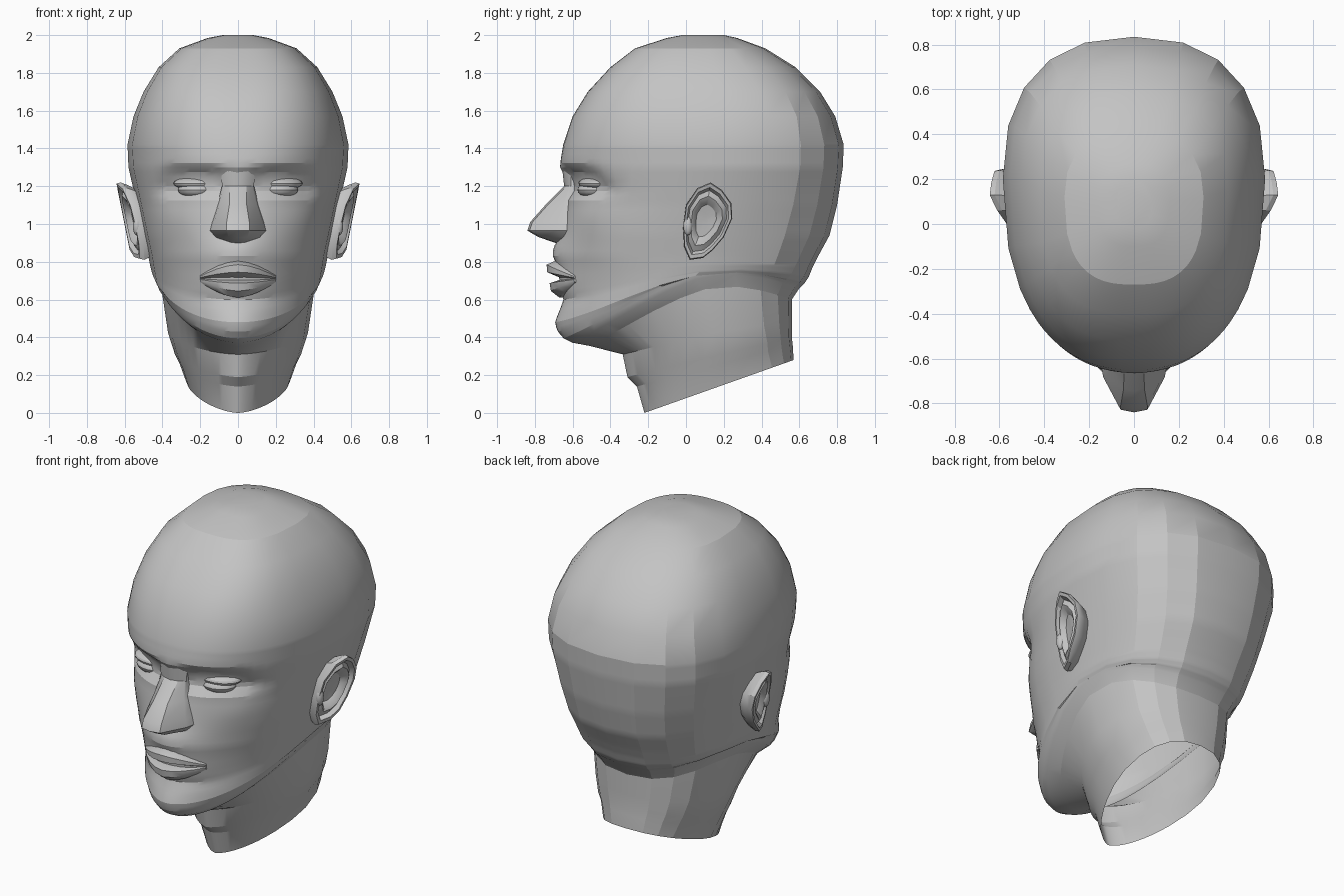
import bpy, bmesh, math
from mathutils import Matrix

old = bpy.data.objects.get("Cube")
if old:
    bpy.data.objects.remove(old, do_unlink=True)

clay = bpy.data.materials.new("clay_grey")
clay.use_nodes = True
GREY = (0.55, 0.55, 0.55, 1)
clay.diffuse_color = GREY
clay.node_tree.nodes["Principled BSDF"].inputs["Base Color"].default_value = GREY


def finish(name, bm, angle):
    """Turn a bmesh into a shaded object with the clay material."""
    bmesh.ops.recalc_face_normals(bm, faces=bm.faces)
    mesh = bpy.data.meshes.new(name)
    bm.to_mesh(mesh)
    bm.free()
    mesh.materials.append(clay)
    mesh.shade_smooth()
    mesh.set_sharp_from_angle(angle=math.radians(angle))
    obj = bpy.data.objects.new(name, mesh)
    bpy.context.collection.objects.link(obj)
    return obj


def loft(name, rings, angle=25, cap_start=True):
    """Skin closed rings of points and cap the ends."""
    bm = bmesh.new()
    loops = [[bm.verts.new(p) for p in ring] for ring in rings]
    for low, high in zip(loops, loops[1:]):
        for i in range(len(low)):
            j = (i + 1) % len(low)
            bm.faces.new((low[i], low[j], high[j], high[i]))
    if cap_start:
        bm.faces.new(loops[0])
    bm.faces.new(loops[-1])
    return finish(name, bm, angle)


def ellipsoid(name, centre, size, turn=0):
    bm = bmesh.new()
    bmesh.ops.create_uvsphere(bm, u_segments=16, v_segments=10, radius=1,
                              matrix=Matrix.Translation(centre) @ Matrix.Rotation(turn, 4, 'Z')
                              @ Matrix.Diagonal((*size, 1)))
    return finish(name, bm, 30)


def oval(degrees, front, back, half, mid, n_front, n_back):
    """Point on an egg-shaped section, measured from the front."""
    s, c = math.sin(math.radians(degrees)), math.cos(math.radians(degrees))
    n = n_front if c > 0 else n_back
    x = half * math.copysign(abs(s) ** (2 / n), s)
    reach = (mid - front) if c > 0 else (back - mid)
    return x, mid - math.copysign(abs(c) ** (2 / n), c) * reach


# Neck and jaw, slanted: front height, back height, arch, front, back,
# half width, widest depth, front squareness
sections = [
    (0, .28, 0, -.22, .57, .275, .25, 1.6),
    (.14, .36, 0, -.26, .565, .31, .2, 1.6),
    (.19, .40, 0, -.31, .56, .335, .2, 1.55),
    (.31, .48, .02, -.335, .56, .37, .15, 1.6),
    (.355, .60, .16, -.51, .56, .405, .1, 1.65),
    (.372, .66, .18, -.60, .60, .44, .05, 1.7),
    (.395, .67, .175, -.64, .61, .445, .05, 1.75),
    (.43, .68, .16, -.66, .62, .447, .05, 1.8),
    (.48, .69, .13, -.668, .63, .45, .05, 1.9),
    (.60, .72, .08, -.655, .65, .457, .07, 2),
    (.70, .77, .04, -.67, .67, .465, .1, 2.1)]

# Level skull sections: height, front, back, half width, widest depth
for z, *shape in [
        (.83, -.68, .70, .475, .10), (.94, -.66, .76, .50, .10),
        (1.1, -.635, .80, .535, .15), (1.3, -.67, .83, .58, .2),
        (1.42, -.65, .835, .585, .2), (1.57, -.60, .79, .553, .22),
        (1.7, -.52, .71, .50, .2), (1.83, -.40, .58, .42, .15),
        (1.93, -.27, .42, .31, .12), (1.985, -.10, .27, .16, .10),
        (2, -.02, .2, .08, .1)]:
    sections.append((z, z, 0, *shape, 2.2 + .5 * min(1, max(0, (z - 1.3) / .5))))

# Face forms: x, z, x radius, z radius, push back, falloff power
forms = [
    (.22, 1.222, .17, .078, .06, 4),   # eye socket under the brow
    (.38, 1.19, .06, .05, .025, 2),    # outer corner of the socket
    (0, 1.2, .09, .06, .04, 2),        # bridge hollow
    (.36, 1.03, .1, .08, -.01, 2),     # cheekbone
    (.3, .74, .14, .2, .035, 2),       # cheek hollow
    (0, .86, .12, .07, -.03, 2),       # muzzle above the lip
    (0, .47, .15, .07, -.025, 2),      # chin
    (.09, .6, .14, .03, .01, 2),       # crease under the lip
]

front_angles = list(range(0, 45, 4)) + [50, 58]
half_angles = front_angles + list(range(72, 181, 18))
head_angles = half_angles + [-a for a in reversed(half_angles[1:-1])]


def head_ring(z_front, z_back, arch, front, back, half, mid, squareness):
    ring = []
    for a in head_angles:
        x, y = oval(a, front, back, half, mid, squareness, 2.4)
        t = min(1, max(0, (y - front) / (back - front)))
        z = z_front + (z_back - z_front) * t + arch * math.sin(math.pi * t ** 1.2)
        if abs(a) < 80:
            for fx, fz, rx, rz, push, power in forms:
                dx, dz = abs(abs(x) - fx) / rx, abs(z - fz) / rz
                y += push * math.exp(-dx ** power - dz ** power)
        ring.append((x, y, z))
    return ring


# Head and neck in one skin, open at the cut base
rows = []
for low, high in zip(sections, sections[1:]):
    on_face = low[0] > .4 and high[0] < 1.5
    steps = max(1, round((high[0] - low[0]) / .025)) if on_face else 1
    for k in range(steps):
        rows.append(head_ring(*[a + (b - a) * k / steps for a, b in zip(low, high)]))
rows.append(head_ring(*sections[-1]))
loft("head", rows, 17.5, cap_start=False)

# Nose: height, ridge depth, ridge half width, wing half width
nose = []
for z, ridge, narrow, wide in [
        (.90, -.69, .035, .07), (.93, -.78, .05, .125), (.965, -.84, .06, .152),
        (1.01, -.825, .06, .14), (1.1, -.745, .046, .11),
        (1.2, -.645, .045, .085), (1.29, -.655, .055, .09)]:
    wing = ridge * .35 - .6 * .65
    side = [(narrow, ridge + .012), (wide * .9, wing), (wide, -.61), (wide, -.5)]
    ring = [(0, ridge, z)] + [(x, y, z) for x, y in side]
    nose.append(ring + [(-x, y, z) for x, y in reversed(side)])
loft("nose", nose, 30)

# Lips: a depth and height profile swept across the mouth
lips = {
    "upper_lip": [(-.58, .80), (-.68, .81), (-.738, .785), (-.735, .745), (-.665, .715), (-.58, .712)],
    "lower_lip": [(-.58, .708), (-.665, .705), (-.722, .687), (-.715, .645), (-.67, .61), (-.58, .61)]}
for name, profile in lips.items():
    rings = []
    for x in (-.2, -.16, -.11, -.055, 0, .055, .11, .16, .2):
        s = 1 - (abs(x) / .21) ** 1.7
        rings.append([(x, -.66 + (y + .66) * s + 1.8 * x * x, .71 + (z - .71) * (.1 + .9 * s))
                      for y, z in profile])
    loft(name, rings, 35)

# Ear: outline drawn from the side, then nested rims leaning outward
outline = [(.13, 1.22), (.19, 1.18), (.24, 1.11), (.245, 1.03), (.2, .93), (.14, .86),
           (.09, .82), (.02, .81), (-.01, .88), (-.015, .98), (0, 1.1), (.06, 1.19)]
rims = [(.75, -.11), (.93, -.05), (1, -.015), (.97, .008), (.87, .006),
        (.79, -.02), (.64, -.004), (.56, -.012), (.42, -.04), (.15, -.045)]

for side, label in ((1, "left"), (-1, "right")):
    ear = []
    for scale, out in rims:
        ring = []
        for py, pz in outline:
            y, z = .1 + (py - .1) * scale, 1.02 + (pz - 1.02) * scale
            ring.append((side * (.505 + .2 * (z - .82) + .4 * min(y, .13) + out), y, z))
        ear.append(ring)
    loft(label + "_ear", ear, 30)
    ellipsoid(label + "_ear_flap", (side * .535, .01, .99), (.022, .025, .05))

    # Eyeball under its upper lid, turned to follow the face
    turn = side * .2
    ellipsoid(label + "_eye", (side * .215, -.485, 1.18), (.105, .09, .045), turn)
    ellipsoid(label + "_upper_lid", (side * .22, -.48, 1.215), (.125, .088, .035), turn)
